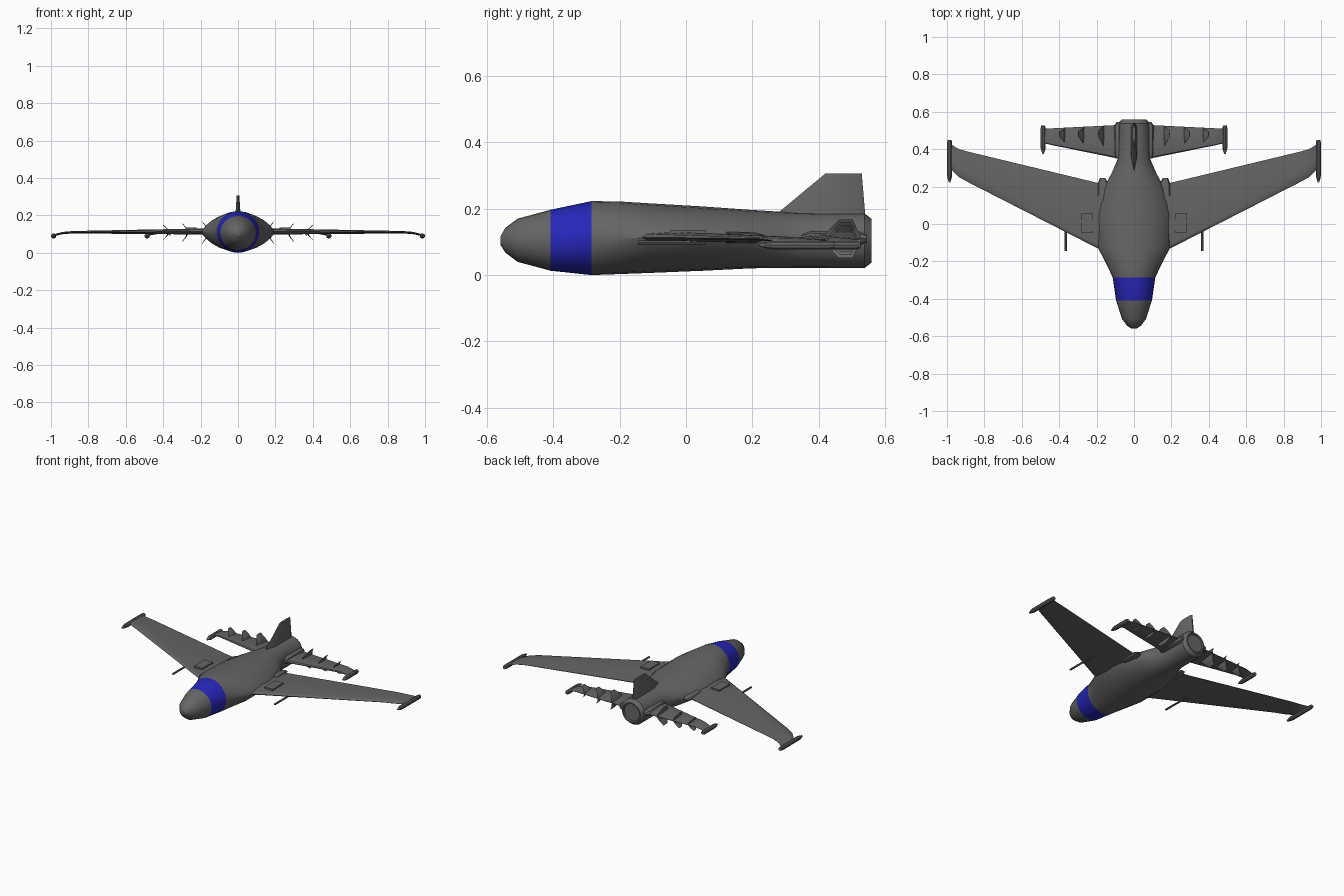
import bpy, bmesh, math

if "Cube" in bpy.data.objects:
    bpy.data.objects.remove(bpy.data.objects["Cube"])


def material(name, rgb):
    m = bpy.data.materials.new(name)
    m.diffuse_color = (*rgb, 1)
    m.use_nodes = True
    m.node_tree.nodes["Principled BSDF"].inputs["Base Color"].default_value = m.diffuse_color
    return m


GREY = material("dark grey", (0.13, 0.13, 0.13))
BLUE = material("band blue", (0.02, 0.02, 0.50))


def loft(name, rings, mirror=False, smooth=30):
    """Skin a list of equal-length closed rings and cap both ends."""
    bm = bmesh.new()
    loops = [[bm.verts.new(p) for p in r] for r in rings]
    n = len(rings[0])
    for a, b in zip(loops, loops[1:]):
        for i in range(n):
            j = (i + 1) % n
            bm.faces.new((a[i], a[j], b[j], b[i]))
    bm.faces.new(loops[0])
    bm.faces.new(loops[-1])
    bmesh.ops.recalc_face_normals(bm, faces=bm.faces)
    me = bpy.data.meshes.new(name)
    bm.to_mesh(me)
    bm.free()
    me.materials.append(GREY)
    ob = bpy.data.objects.new(name, me)
    bpy.context.collection.objects.link(ob)
    bpy.ops.object.select_all(action='DESELECT')
    ob.select_set(True)
    bpy.context.view_layer.objects.active = ob
    if smooth:
        bpy.ops.object.shade_smooth_by_angle(angle=math.radians(smooth))
    if mirror:
        ob.modifiers.new("mirror", 'MIRROR')
    return ob


def section(y, hw, zb, zt, p=1.0, cx=0.0, n=24):
    """Cross-section across y: p = 1 is an ellipse, larger p a pointed lens."""
    zc, h = (zb + zt) / 2, (zt - zb) / 2
    pts = []
    for i in range(n):
        t = 2 * math.pi * i / n
        s = math.sin(t)
        pts.append((cx + hw * math.cos(t), y, zc + h * math.copysign(abs(s) ** p, s)))
    return pts


def rod(name, x, z, stations, n=10):
    return loft(name, [section(y, r, z - r, z + r, 1, x, n) for y, r in stations], True)


def airfoil(x, le, te, z, th):
    """Thin aerofoil section at span position x."""
    c = te - le
    prof = [(0, 0), (.04, .3), (.3, .5), (.65, .35), (1, .06),
            (1, -.06), (.65, -.35), (.3, -.5), (.04, -.3)]
    return [(x, le + c * u, z + th * v) for u, v in prof]


def box(name, x0, x1, y0, y1, z0, z1):
    return loft(name, [[(x0, y, z0), (x1, y, z0), (x1, y, z1), (x0, y, z1)]
                       for y in (y0, y1)], True, 0)


# Fuselage, blended into the wing roots, with a recessed tail disc
fuselage = loft("fuselage", [section(*s) for s in [
    (-.560, .012, .092, .116), (-.545, .036, .068, .142), (-.508, .064, .040, .170),
    (-.408, .096, .013, .197), (-.285, .114, .000, .223),
    (-.200, .155, .003, .222, 1.2), (-.120, .197, .006, .217, 1.55),
    (.050, .200, .013, .207, 1.65), (.190, .165, .020, .197, 1.5),
    (.270, .120, .022, .192, 1.2), (.350, .086, .022, .187),
    (.538, .083, .021, .186), (.560, .066, .038, .169),
    (.560, .058, .046, .161), (.552, .055, .049, .158)]])
fuselage.data.materials.append(BLUE)
for f in fuselage.data.polygons:          # blue band around the nose
    if -.40 < f.center.y < -.29:
        f.material_index = 1

# Main wings with drooped tips
loft("wing", [airfoil(*s) for s in [
    (.09, -.185, .195, .114, .036), (.195, -.130, .220, .114, .032),
    (.88, .220, .385, .110, .013), (.935, .250, .400, .106, .012),
    (.965, .280, .418, .099, .011), (.985, .300, .430, .092, .010)]], True)

# Wing tip pods
rod("wing_tip_pod", .986, .090,
    [(.222, .004), (.245, .011), (.265, .014), (.430, .014), (.448, .011)])

# Wing root trailing edge fairings
loft("wing_root_fairing", [section(*s) for s in [
    (.12, .034, .095, .130, 1, .165, 8), (.21, .032, .097, .128, 1, .165, 8),
    (.246, .014, .108, .118, 1, .168, 8)]], True)

# Guns under the wing leading edges
rod("wing_gun", .365, .098, [(-.145, .006), (.06, .006)], 8)

# Raised panels on top of the wings
box("wing_panel", .222, .282, -.048, .060, .110, .136)

# Tailplane
loft("tailplane", [airfoil(*s) for s in [
    (.05, .345, .530, .110, .026), (.11, .355, .528, .110, .024),
    (.43, .420, .512, .107, .013), (.465, .428, .510, .100, .012),
    (.486, .432, .508, .092, .010)]], True)

# Tailplane root fairings
loft("tailplane_root_fairing", [section(*s) for s in [
    (.350, .018, .098, .122, 1, .080, 8), (.375, .028, .088, .132, 1, .080, 8),
    (.520, .028, .088, .132, 1, .080, 8), (.545, .016, .098, .122, 1, .078, 8)]], True)

# Tailplane tip pods
rod("tailplane_tip_pod", .486, .090,
    [(.375, .004), (.395, .011), (.410, .014), (.512, .014), (.526, .010)])

# Swept fences above and below the tailplane, leaning outboard
for k, (x, y0, y1, h) in enumerate([(.160, .405, .530, .058), (.268, .422, .518, .049),
                                    (.370, .432, .512, .040)], 1):
    rings = []
    for s in (-1, -.5, 0, .5, 1):
        a = abs(s)
        cx, t = x + .030 * a ** 1.5, .004 * (1 - .6 * a)
        f, b = y0 + (y1 - y0) * .45 * a, y1 - (y1 - y0) * .22 * a
        z = .109 + h * s
        rings.append([(cx, f, z), (cx + t, (f + b) / 2, z), (cx, b, z),
                      (cx - t, (f + b) / 2, z)])
    loft(f"tail_fence_{k}", rings, True, 0)


# Vertical fin
def fin_ring(y0, y1, z, t):
    m = y0 + (y1 - y0) * .3
    return [(0, y0, z), (t, m, z), (t, y1 - .02, z), (t * .3, y1, z),
            (-t * .3, y1, z), (-t, y1 - .02, z), (-t, m, z)]


loft("vertical_fin", [fin_ring(.235, .542, .155, .017), fin_ring(.278, .540, .188, .015),
                      fin_ring(.420, .530, .306, .007)])
